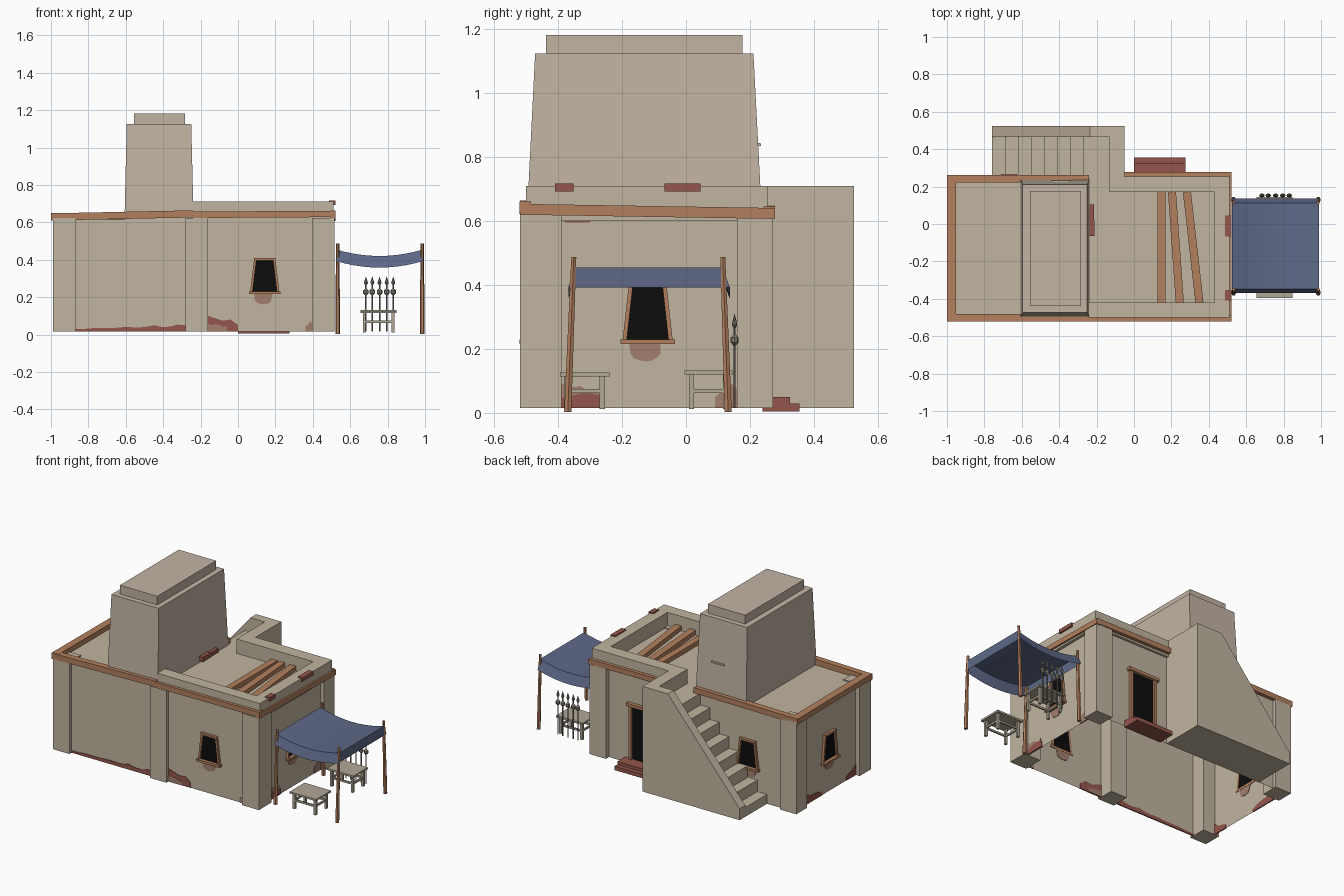
import bpy, bmesh, math, random
from mathutils import Vector

if "Cube" in bpy.data.objects:
    bpy.data.objects.remove(bpy.data.objects["Cube"])
random.seed(4)


def material(name, r, g, b):
    m = bpy.data.materials.new(name)
    lin = lambda c: (c / 255 / 12.92) if c < 11 else ((c / 255 + 0.055) / 1.055) ** 2.4
    m.diffuse_color = (lin(r), lin(g), lin(b), 1)
    m.use_nodes = True
    m.node_tree.nodes["Principled BSDF"].inputs["Base Color"].default_value = m.diffuse_color
    return m


CLAY = material("clay plaster", 193, 181, 160)
TOWER = material("tower plaster", 194, 180, 163)
WOOD = material("orange wood", 180, 128, 94)
BRICK = material("red brick", 148, 86, 76)
WORN = material("worn plaster", 163, 126, 111)
DARK = material("dark opening", 12, 12, 12)
CLOTH = material("blue cloth", 94, 105, 136)
PALE = material("pale wood", 176, 168, 150)
METAL = material("dull metal", 138, 132, 122)


def mesh(name, verts, faces, mat):
    bm = bmesh.new()
    vs = [bm.verts.new(v) for v in verts]
    for f in faces:
        bm.faces.new([vs[i] for i in f])
    bmesh.ops.recalc_face_normals(bm, faces=bm.faces)
    me = bpy.data.meshes.new(name)
    bm.to_mesh(me)
    bm.free()
    me.materials.append(mat)
    ob = bpy.data.objects.new(name, me)
    bpy.context.collection.objects.link(ob)
    return ob


def prism(name, a, b, mat, bottom=True):
    """Solid between two matching outlines."""
    n = len(a)
    faces = [(i, (i + 1) % n, (i + 1) % n + n, i + n) for i in range(n)]
    faces.append(tuple(range(n, 2 * n)))
    if bottom:
        faces.append(tuple(range(n))[::-1])
    return mesh(name, list(a) + list(b), faces, mat)


def rect(x0, x1, y0, y1, z):
    return [(x0, y0, z), (x1, y0, z), (x1, y1, z), (x0, y1, z)]


def box(name, x0, x1, y0, y1, z0, z1, mat, bottom=True):
    return prism(name, rect(x0, x1, y0, y1, z0), rect(x0, x1, y0, y1, z1), mat, bottom)


def beam(name, p, q, w, h, mat):
    """Square timber between two points."""
    p, q = Vector(p), Vector(q)
    side = (q - p).cross(Vector((0, 0, 1))).normalized() * w / 2
    up = Vector((0, 0, h / 2))
    ring = lambda c: [c - side - up, c + side - up, c + side + up, c - side + up]
    return prism(name, ring(p), ring(q), mat)


def extrude_y(name, pts, y0, y1, mat):
    return prism(name, [(x, y0, z) for x, z in pts], [(x, y1, z) for x, z in pts], mat)


# Wall planes of the house body, addressed as (along, height, outwards)
X0, X1, Y0, Y1, ROOF = -0.96, 0.49, -0.495, 0.24, 0.615
WALLS = {
    "front": lambda u, z, o: (u, Y0 - o, z),
    "back": lambda u, z, o: (u, Y1 + o, z),
    "left": lambda u, z, o: (X0 - o, u, z),
    "right": lambda u, z, o: (X1 + o, u, z),
    "tower": lambda u, z, o: (u, 0.232 - (z - 0.62) * 0.055 + o, z),
}


def plate(name, wall, pts, mat, o0=-0.004, o1=0.004):
    f = WALLS[wall]
    return prism(name, [f(u, z, o0) for u, z in pts], [f(u, z, o1) for u, z in pts], mat)


def base_patch(wall, u0, u1, h0, h1, mat=BRICK, out=0.004):
    """Ragged patch of bare brick along the foot of a wall."""
    n = max(4, int(abs(u1 - u0) / 0.04))
    top = [(u0 + (u1 - u0) * i / n,
            0.016 + (h0 + (h1 - h0) * i / n) * random.uniform(0.7, 1.15)) for i in range(n + 1)]
    plate(wall + "_foot_patch", wall, [(u0, 0.016)] + top + [(u1, 0.016)], mat, -out, out)


def window(wall, c, z0=0.23, z1=0.395, wb=0.13, wt=0.09, worn=True):
    """Tapered opening with timber frame, wide sill and worn plaster below."""
    b, t, e = wb / 2, wt / 2, 0.013
    plate(wall + "_window_opening", wall, [(c - b, z0), (c + b, z0), (c + t, z1), (c - t, z1)], DARK)
    for s in (-1, 1):
        plate(wall + "_window_jamb", wall, [(c + s * b, z0), (c + s * (b + e), z0),
              (c + s * (t + e), z1), (c + s * t, z1)], WOOD, -0.004, 0.016)
    plate(wall + "_window_lintel", wall, [(c - t - e, z1), (c + t + e, z1),
          (c + t + e, z1 + e), (c - t - e, z1 + e)], WOOD, -0.004, 0.018)
    plate(wall + "_window_sill", wall, [(c - b - .02, z0 - .014), (c + b + .02, z0 - .014),
          (c + b + .02, z0), (c - b - .02, z0)], WOOD, -0.004, 0.026)
    if worn:
        pts = [(c - 0.005 + 0.05 * math.cos(a) * random.uniform(.85, 1.1),
                z0 - 0.014 - 0.055 * abs(math.sin(a)) ** 0.6)
               for a in [math.pi * i / 8 for i in range(9)]]
        plate(wall + "_worn_patch", wall, pts, WORN, -0.003, 0.003)


# House shell (open underneath) and corner pilasters
box("house_body", X0, X1, Y0, Y1, 0.015, ROOF, CLAY, bottom=False)
for i, (a, b, c, d) in enumerate([(-0.99, -0.87, -0.52, -0.40), (-0.28, -0.16, -0.52, -0.40),
                                  (0.395, 0.517, -0.52, -0.39), (0.395, 0.517, 0.16, 0.272),
                                  (-0.99, -0.87, 0.15, 0.262)]):
    box("pilaster_%d" % (i + 1), a, b, c, d, 0.015, 0.622, CLAY)

# Windows and ragged brick patches
window("front", 0.143)
window("right", -0.12, z1=0.41)
window("left", -0.12)
window("back", -0.625)
base_patch("front", -0.87, -0.28, 0.012, 0.04)
base_patch("front", -0.165, 0.0, 0.09, 0.045)
base_patch("front", -0.165, -0.06, 0.05, 0.03, WORN, 0.006)
base_patch("front", 0.36, 0.395, 0.03, 0.06, WORN)
base_patch("right", -0.39, -0.26, 0.045, 0.045, BRICK, 0.006)
base_patch("right", -0.39, -0.27, 0.09, 0.06, WORN)
base_patch("right", 0.09, 0.16, 0.03, 0.08, WORN)
base_patch("left", -0.05, 0.15, 0.02, 0.07)
base_patch("left", -0.40, -0.30, 0.07, 0.03)
plate("right_brick_patch", "right", [(-.38, .595), (-.30, .595), (-.30, .603), (-.24, .603),
      (-.24, .62), (-.38, .62)], BRICK)

# Back door with timber frame and brick steps
plate("door_opening", "back", [(.06, .05), (.22, .05), (.22, .40), (.06, .40)], DARK)
for s in (-1, 1):
    u = 0.14 + s * 0.08
    plate("door_jamb", "back", [(u, .04), (u + s * .02, .04), (u + s * .02, .40), (u, .40)], WOOD, -.004, .018)
plate("door_lintel", "back", [(.025, .40), (.255, .40), (.255, .42), (.025, .42)], WOOD, -.004, .025)
box("door_step_upper", 0.0, 0.275, Y1, 0.325, 0.005, 0.05, BRICK)
box("door_step_lower", 0.0, 0.275, Y1, 0.355, 0.005, 0.03, BRICK)

# Timber band around the roof edge
beam("band_front_left", (-1.0, -.50, .629), (-.24, -.50, .645), .04, .038, WOOD)
beam("band_front_right", (-.24, -.503, .640), (.522, -.503, .645), .035, .034, WOOD)
beam("band_left", (-.975, -.515, .632), (-.975, .26, .628), .048, .036, WOOD)
beam("band_right", (.507, -.52, .637), (.507, .278, .624), .03, .034, WOOD)
beam("band_back_left", (-1.0, .242, .628), (-.24, .242, .635), .04, .036, WOOD)
beam("band_back_right", (-.05, .26, .632), (.515, .26, .628), .036, .034, WOOD)

# Parapet around the right-hand roof
box("parapet_front", -0.24, 0.51, -0.50, -0.42, 0.60, 0.71, CLAY)
box("parapet_right", 0.43, 0.51, -0.42, 0.17, 0.60, 0.71, CLAY)
box("parapet_back", -0.13, 0.51, 0.17, 0.255, 0.60, 0.71, CLAY)
box("parapet_landing", -0.13, -0.05, 0.255, 0.465, 0.60, 0.71, CLAY)

# Roof poles and loose bricks
for xa, xb in ((.148, .148), (.203, .245), (.283, .35)):
    beam("roof_pole", (xa, .17, .632), (xb, -.42, .632), .043, .03, WOOD)
for y0, y1 in ((-.41, -.352), (-.068, -.013), (-.013, .045)):
    box("parapet_brick", .486, .52, y0, y1, .692, .717, BRICK)
box("tower_foot_brick", -.25, -.212, -.065, .02, .625, .655, BRICK)
box("tower_foot_brick", -.25, -.215, .02, .103, .625, .65, BRICK)

# Tapered tower with cap and small window
prism("tower", rect(-.607, -.237, -.498, .238, ROOF - .01), rect(-.595, -.25, -.472, .211, 1.125), TOWER)
box("tower_cap", -.557, -.284, -.438, .177, 1.12, 1.183, TOWER)
plate("tower_window_opening", "tower", [(-.43, .845), (-.355, .845), (-.365, .95), (-.42, .95)], DARK)
plate("tower_window_sill", "tower", [(-.44, .835), (-.345, .835), (-.345, .845), (-.44, .845)], TOWER, -.004, .014)

# Outside staircase: step profile plus sloping outer wall
steps = [(-0.05, 0.015), (-0.76, 0.015)]
for k in range(8):
    z = ROOF * (k + 1) / 8
    x = -0.76 + 0.0695 * k
    steps += [(x, z), (x + 0.0695 if k < 7 else -0.05, z)]
extrude_y("stairs", steps, Y1, 0.466, CLAY)
extrude_y("stair_outer_wall", [(-.76, .015), (-.05, .015), (-.05, .71), (-.235, .71), (-.76, .09)],
          0.465, 0.525, CLAY)

# Awning posts, leaning slightly
for x in (0.533, 0.985):
    for yb, yt in ((-.370, -.351), (.132, .115)):
        ring = lambda y, z, r: [(x + r * math.cos(a), y + r * math.sin(a), z)
                                for a in [math.pi * i / 3 for i in range(6)]]
        prism("awning_post", ring(yb, 0.002, .013), ring(yt, .488, .009), WOOD)

# Sagging awning cloth with hanging flaps on all sides
N, verts, faces = 10, [], []
for i in range(N + 1):
    t = i / N * 2 - 1
    x, z = 0.757 + 0.233 * t, 0.42 + 0.035 * t * t
    verts += [(x, -.368, z - .062), (x, -.348, z), (x, .113, z), (x, .137, z - .062)]
    if i:
        faces += [(4 * i - 4 + j, 4 * i - 3 + j, 4 * i + 1 + j, 4 * i + j) for j in range(3)]
faces += [(0, 1, 2, 3), (4 * N, 4 * N + 3, 4 * N + 2, 4 * N + 1)]
mesh("awning_cloth", verts, faces, CLOTH)


def table(y0, y1, h):
    """Small table with four legs and stretchers."""
    box("table_top", .655, .848, y0, y1, h - .012, h, PALE)
    xs, ys = (.675, .828), (y0 + .022, y1 - .022)
    for x in xs:
        for y in ys:
            box("table_leg", x - .008, x + .008, y - .008, y + .008, .012, h - .012, PALE)
        box("table_stretcher", x - .005, x + .005, ys[0], ys[1], .062, .074, PALE)
    for y in ys:
        box("table_stretcher", xs[0], xs[1], y - .005, y + .005, .062, .074, PALE)


table(-.395, -.24, .126)
table(-.005, .145, .132)

# Row of spears behind the rear table
profile = [(.004, .015), (.004, .21), (.015, .22), (.015, .236), (.004, .246), (.004, .265),
           (.011, .276), (.0005, .31)]
for i, x in enumerate((.684, .718, .757, .795, .83)):
    S, verts, faces = 8, [], []
    for r, z in profile:
        verts += [(x + r * math.cos(2 * math.pi * k / S), .152 + .8 * r * math.sin(2 * math.pi * k / S), z)
                  for k in range(S)]
    for j in range(len(profile) - 1):
        faces += [(j * S + k, j * S + (k + 1) % S, (j + 1) * S + (k + 1) % S, (j + 1) * S + k) for k in range(S)]
    faces += [tuple(range(S))]
    mesh("spear_%d" % (i + 1), verts, faces, METAL)
